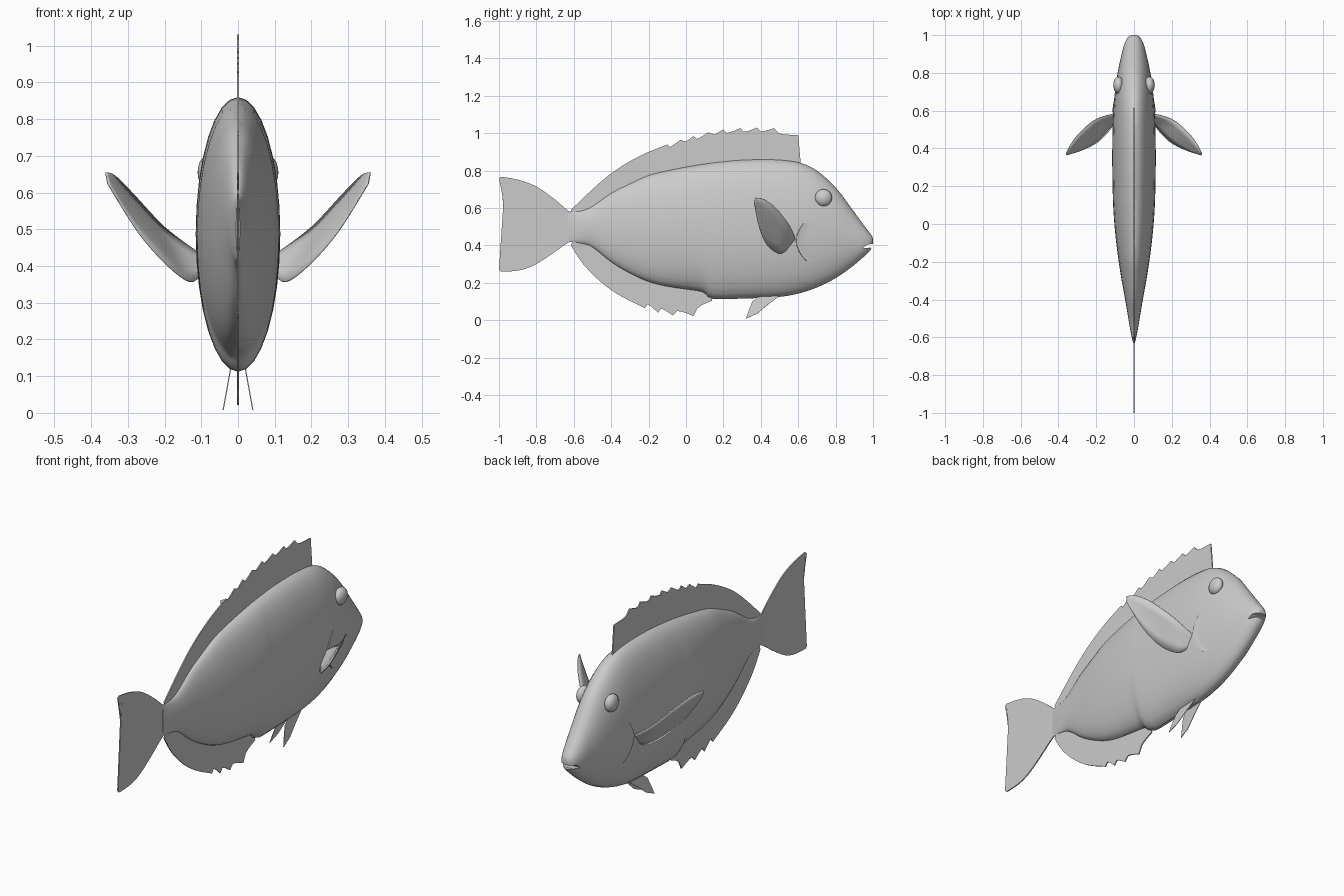
import bpy, bmesh, math
from mathutils import Vector

cube = bpy.data.objects.get("Cube")
if cube:
    bpy.data.objects.remove(cube)

grey = bpy.data.materials.new("plain_grey")
grey.use_nodes = True
colour = (.6, .6, .6, 1)
grey.diffuse_color = colour
grey.node_tree.nodes["Principled BSDF"].inputs["Base Color"].default_value = colour


def add_object(name, bm):
    bmesh.ops.recalc_face_normals(bm, faces=bm.faces)
    mesh = bpy.data.meshes.new(name)
    bm.to_mesh(mesh)
    bm.free()
    mesh.materials.append(grey)
    obj = bpy.data.objects.new(name, mesh)
    bpy.context.collection.objects.link(obj)
    return obj


def activate(obj):
    bpy.ops.object.select_all(action='DESELECT')
    obj.select_set(True)
    bpy.context.view_layer.objects.active = obj


def smooth(obj, degrees):
    activate(obj)
    bpy.ops.object.shade_smooth_by_angle(angle=math.radians(degrees))


def spline(points, steps):
    """Pass a smooth line through points of any dimension."""
    pts = [Vector(p) for p in points]
    pts = [pts[0]] + pts + [pts[-1]]
    out = []
    for a, b, c, d in zip(pts, pts[1:], pts[2:], pts[3:]):
        for i in range(steps):
            t = i / steps
            out.append(b + (c - a) * (t / 2) + (a * 2 - b * 5 + c * 4 - d) * (t * t / 2)
                       + (b * 3 - a - c * 3 + d) * (t ** 3 / 2))
    return out + [pts[-1]]


# Body stations: y, underside, back, half width
STATIONS = [
    (-.63, .42, .58, .005), (-.56, .41, .585, .02), (-.5, .39, .61, .03),
    (-.4, .31, .68, .047), (-.3, .25, .73, .065), (-.2, .205, .775, .081),
    (-.1, .18, .8, .094), (0, .165, .82, .104), (.09, .15, .835, .11),
    (.14, .115, .842, .112), (.28, .115, .856, .115), (.42, .12, .86, .115),
    (.52, .127, .856, .113), (.61, .145, .842, .109), (.7, .175, .8, .101),
    (.8, .225, .71, .087), (.88, .28, .605, .07), (.94, .33, .523, .055),
    (.975, .362, .477, .041), (.993, .385, .453, .027), (1, .405, .435, .012)]
body_line = spline(STATIONS, 3)


def section_at(y):
    for a, b in zip(body_line, body_line[1:]):
        if a[0] <= y <= b[0]:
            return a.lerp(b, (y - a[0]) / (b[0] - a[0]))
    return body_line[0] if y < 0 else body_line[-1]


def skin(y, z):
    _, low, high, width = section_at(y)
    k = (z - (low + high) / 2) / ((high - low) / 2)
    return width * math.sqrt(max(0, 1 - k * k))


SIDES = 32
bm = bmesh.new()
rings = []
for y, low, high, width in body_line:
    ring = []
    for i in range(SIDES):
        a = math.tau * i / SIDES
        ring.append(bm.verts.new((width * math.cos(a), y,
                                  (low + high) / 2 + (high - low) / 2 * math.sin(a))))
    rings.append(ring)
for r, s in zip(rings, rings[1:]):
    for i in range(SIDES):
        j = (i + 1) % SIDES
        bm.faces.new((r[i], r[j], s[j], s[i]))
bm.faces.new(rings[0])
bm.faces.new(rings[-1])
body = add_object("body", bm)

# Mouth slit: a wedge cut across the snout
bm = bmesh.new()
wedge = [(.945, .385), (.97, .405), (1.03, .412), (1.03, .36), (.985, .388)]
sides = [[bm.verts.new((x, y, z)) for y, z in wedge] for x in (-.2, .2)]
bm.faces.new(sides[0])
bm.faces.new(sides[1])
for i in range(len(wedge)):
    bm.faces.new((sides[0][i - 1], sides[0][i], sides[1][i], sides[1][i - 1]))
cutter = add_object("mouth_cutter", bm)
cutter.hide_render = True
cut = body.modifiers.new("mouth", 'BOOLEAN')
cut.object = cutter
cut.operation = 'DIFFERENCE'
cut.solver = 'EXACT'
activate(body)
bpy.ops.object.modifier_apply(modifier=cut.name)
bpy.data.objects.remove(cutter)
smooth(body, 35)


# Fins
def thicken(obj, amount):
    mod = obj.modifiers.new("thickness", 'SOLIDIFY')
    mod.thickness = amount
    mod.offset = 0


def flat_fin(name, outline, place=lambda y, z: (0, y, z), thickness=.006):
    bm = bmesh.new()
    bm.faces.new([bm.verts.new(place(p[0], p[1])) for p in outline])
    bmesh.ops.triangulate(bm, faces=bm.faces)
    thicken(add_object(name, bm), thickness)


def scallop(tips, sag):
    """Join spine tips with shallow hollows."""
    out = []
    for a, b in zip(tips, tips[1:]):
        for i in range(5):
            t = i / 5
            p = Vector(a).lerp(Vector(b), t)
            p[1] += sag * math.sin(math.pi * math.sqrt(t))
            out.append(p)
    return out + [Vector(tips[-1])]


def root(start, end, index, inset):
    """Points just inside the body along its back or underside."""
    n = 24
    ys = [start + (end - start) * i / n for i in range(n + 1)]
    return [(y, section_at(y)[index] + inset) for y in ys]


dorsal = spline([(-.615, .59), (-.5, .7), (-.4, .785), (-.3, .85), (-.2, .9), (-.11, .935)], 3)
dorsal += scallop([(-.1, .94), (-.03, .965), (.04, .985), (.12, 1.005), (.2, 1.02),
                   (.29, 1.027), (.38, 1.03), (.47, 1.027), (.6, .99)], -.02)
flat_fin("dorsal_fin", dorsal + root(.615, -.6, 2, -.02))

anal = spline([(-.615, .4), (-.55, .3), (-.45, .2), (-.35, .13), (-.24, .075)], 3)
anal += scallop([(-.22, .065), (-.15, .04), (-.07, .025), (.04, .022), (.14, .105)], .025)
flat_fin("anal_fin", anal + root(.13, -.6, 1, .02))

tail = spline([(-.6, .575), (-.63, .585), (-.7, .645), (-.8, .715), (-.9, .752), (-.99, .767)], 3)
tail += spline([(-1, .757), (-.98, .65), (-.973, .52), (-.98, .38), (-1, .27)], 3)
tail += spline([(-.99, .26), (-.9, .265), (-.82, .29), (-.73, .345), (-.63, .415), (-.6, .42)], 3)
flat_fin("tail_fin", tail)

pelvic = [(.5, .13), (.44, .085), (.38, .035), (.32, .008), (.335, .05), (.355, .1), (.39, .13)]
leading = spline([(.1, .585, .43), (.2, .555, .505), (.285, .485, .595),
                  (.335, .42, .645), (.36, .37, .655)], 4)
trailing = spline([(.1, .54, .375), (.13, .495, .357), (.19, .435, .4),
                   (.27, .393, .49), (.355, .365, .625)], 4)

for side, sign in (("left", 1), ("right", -1)):
    # Pelvic fin splays outward as it goes down
    flat_fin(side + "_pelvic_fin", pelvic,
             lambda y, z: (sign * (.04 - (z - .01) * .18), y, z), .003)

    # Pectoral fin: a curved sheet between two edges
    bm = bmesh.new()
    rows = []
    for a, b in zip(leading, trailing):
        row = []
        for i in range(5):
            p = a.lerp(b, i / 4)
            row.append(bm.verts.new((sign * p.x, p.y, p.z)))
        rows.append(row)
    for r, s in zip(rows, rows[1:]):
        for i in range(4):
            bm.faces.new((r[i], r[i + 1], s[i + 1], s[i]))
    fin = add_object(side + "_pectoral_fin", bm)
    thicken(fin, .004)
    smooth(fin, 40)

    # Eye
    bm = bmesh.new()
    bmesh.ops.create_uvsphere(bm, u_segments=16, v_segments=10, radius=1)
    for v in bm.verts:
        x, y, z = v.co
        v.co = (sign * (.082 + z * .028), .735 + x * .046, .655 + y * .046)
    smooth(add_object(side + "_eye", bm), 30)

    # Gill edge: a thin raised crescent on the skin
    bm = bmesh.new()
    rows = []
    for y, z in spline([(.63, .52), (.6, .47), (.59, .42), (.61, .36), (.65, .31)], 4):
        rows.append([bm.verts.new((sign * (skin(y + d, z) + lift), y + d, z))
                     for d, lift in ((-.003, -.004), (0, .004), (.05, -.002))])
    for r, s in zip(rows, rows[1:]):
        for i in range(2):
            bm.faces.new((r[i], r[i + 1], s[i + 1], s[i]))
    smooth(add_object(side + "_gill_edge", bm), 30)
